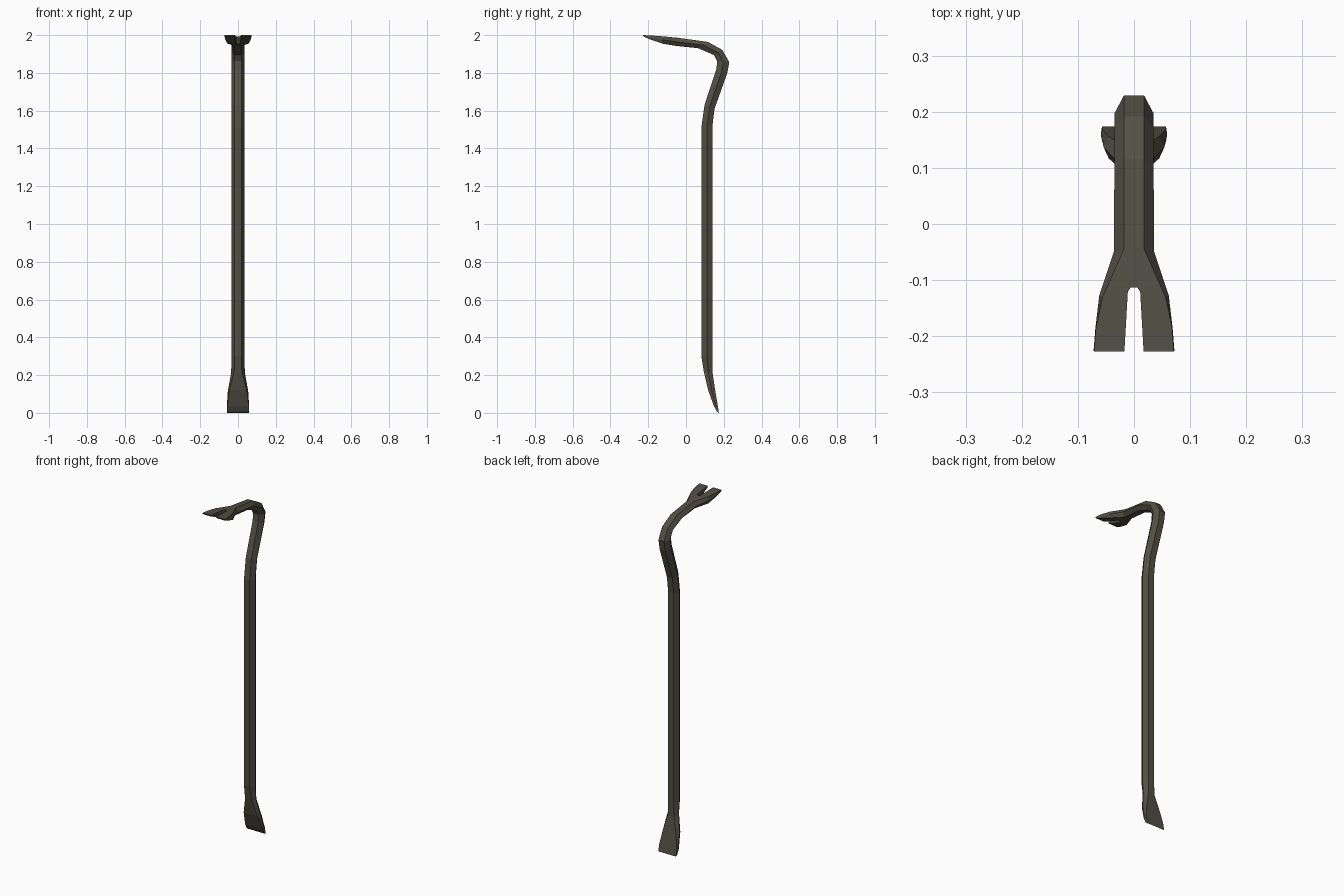
import bpy, bmesh

if "Cube" in bpy.data.objects:
    bpy.data.objects.remove(bpy.data.objects["Cube"])

steel = bpy.data.materials.new("dark_steel")
steel.diffuse_color = (0.085, 0.078, 0.06, 1)
steel.use_nodes = True
steel.node_tree.nodes["Principled BSDF"].inputs["Base Color"].default_value = steel.diffuse_color


def make_object(name, bm):
    bmesh.ops.recalc_face_normals(bm, faces=bm.faces[:])
    mesh = bpy.data.meshes.new(name)
    bm.to_mesh(mesh)
    bm.free()
    mesh.materials.append(steel)
    obj = bpy.data.objects.new(name, mesh)
    bpy.context.collection.objects.link(obj)
    return obj


def loft(bm, loops):
    rings = [[bm.verts.new(p) for p in loop] for loop in loops]
    for a, b in zip(rings, rings[1:]):
        for i in range(len(a)):
            j = (i + 1) % len(a)
            bm.faces.new((a[i], a[j], b[j], b[i]))
    bm.faces.new(rings[0])
    bm.faces.new(rings[-1][::-1])


def hexagon(yi, zi, yo, zo, mid, flat):
    ym, zm = (yi + yo) / 2, (zi + zo) / 2
    return [(-flat, yi, zi), (flat, yi, zi), (mid, ym, zm),
            (flat, yo, zo), (-flat, yo, zo), (-mid, ym, zm)]


# Bar sections: inner y, z, outer y, z, half width at middle, half width of flats
sections = [
    (0.163, 0.008, 0.174, 0.0, 0.058, 0.057),        # chisel tip
    (0.148, 0.035, 0.169, 0.035, 0.059, 0.057),
    (0.117, 0.12, 0.156, 0.11, 0.054, 0.045),
    (0.094, 0.22, 0.141, 0.21, 0.036, 0.020),
    (0.081, 0.30, 0.140, 0.29, 0.035, 0.018),        # straight shaft
    (0.081, 1.508, 0.140, 1.52, 0.035, 0.018),
    (0.098, 1.63, 0.151, 1.61, 0.035, 0.018),        # hook bend
    (0.161, 1.82, 0.219, 1.80, 0.035, 0.018),
    (0.165, 1.862, 0.229, 1.857, 0.035, 0.018),
    (0.149, 1.894, 0.192, 1.922, 0.035, 0.018),
    (0.063, 1.931, 0.116, 1.964, 0.035, 0.018),
    (-0.055, 1.943, -0.045, 1.986, 0.036, 0.018),
    (-0.125, 1.955, -0.130, 1.994, 0.062, 0.056),    # claw
    (-0.190, 1.977, -0.185, 1.998, 0.069, 0.068),
    (-0.224, 1.992, -0.227, 2.0, 0.072, 0.071),      # claw tip
]
bm = bmesh.new()
loft(bm, [hexagon(*s) for s in sections])
crowbar = make_object("crowbar", bm)

# Tapered nail slot between the claw prongs
outline = [(-0.006, -0.113), (-0.011, -0.121), (-0.019, -0.26),
           (0.019, -0.26), (0.011, -0.121), (0.006, -0.113)]
bm = bmesh.new()
loft(bm, [[(x, y, z) for x, y in outline] for z in (1.9, 2.05)])
cutter = make_object("slot_cutter", bm)
cutter.hide_render = True

slot = crowbar.modifiers.new("slot", 'BOOLEAN')
slot.operation = 'DIFFERENCE'
slot.solver = 'EXACT'
slot.object = cutter
bpy.context.view_layer.objects.active = crowbar
bpy.ops.object.modifier_apply(modifier="slot")
bpy.data.objects.remove(cutter)
